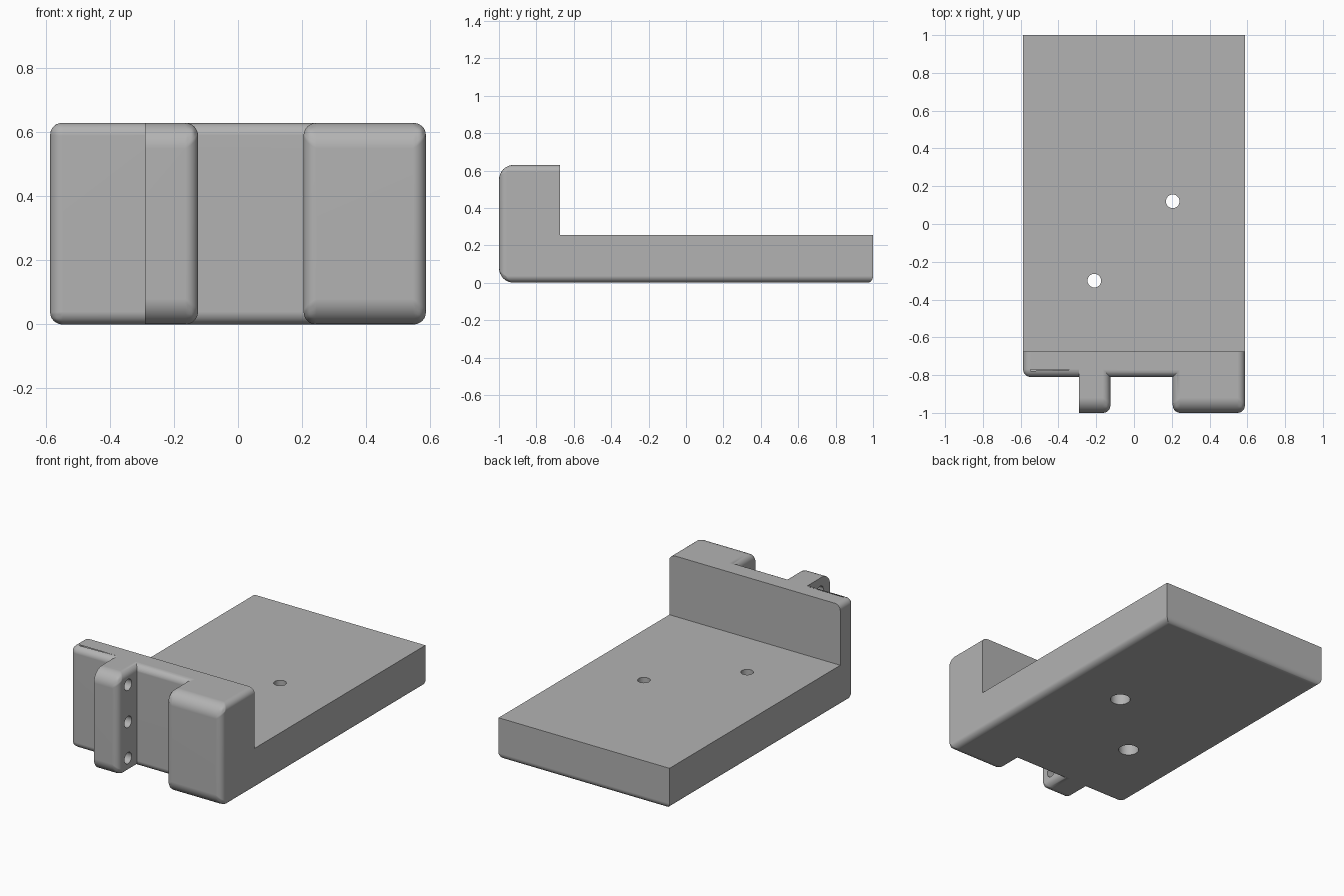
import bpy, bmesh
from math import pi

if "Cube" in bpy.data.objects:
    bpy.data.objects.remove(bpy.data.objects["Cube"])

W, H = 0.587, 0.63          # half width, full height
BIG, MID, LOW = 0.08, 0.04, 0.03   # fillet radii

grey = bpy.data.materials.new("plain grey")
grey.use_nodes = True
grey.diffuse_color = (0.45, 0.45, 0.45, 1)
grey.node_tree.nodes["Principled BSDF"].inputs["Base Color"].default_value = (0.45, 0.45, 0.45, 1)


def activate(ob):
    bpy.ops.object.select_all(action='DESELECT')
    ob.select_set(True)
    bpy.context.view_layer.objects.active = ob


def apply_mod(ob, kind, **settings):
    mod = ob.modifiers.new(kind.title(), kind)
    for key, value in settings.items():
        setattr(mod, key, value)
    activate(ob)
    bpy.ops.object.modifier_apply(modifier=mod.name)


def filleted_prism(name, outline):
    """Upright prism; each corner is (x, y, upright fillet, rim fillet to next corner)."""
    bm = bmesh.new()
    weight = bm.edges.layers.float.new("bevel_weight_edge")
    low = [bm.verts.new((x, y, 0)) for x, y, _, _ in outline]
    top = [bm.verts.new((x, y, H)) for x, y, _, _ in outline]
    bm.faces.new(reversed(low))
    bm.faces.new(top)
    n = len(outline)
    for i, (_, _, upright, rim) in enumerate(outline):
        j = (i + 1) % n
        bm.faces.new((low[i], low[j], top[j], top[i]))
        for a, b, r in ((low[i], top[i], upright), (low[i], low[j], rim), (top[i], top[j], rim)):
            bm.edges.get((a, b))[weight] = r / BIG
    mesh = bpy.data.meshes.new(name)
    bm.to_mesh(mesh)
    bm.free()
    ob = bpy.data.objects.new(name, mesh)
    bpy.context.collection.objects.link(ob)
    mesh.materials.append(grey)
    apply_mod(ob, 'BEVEL', width=BIG, segments=8, limit_method='WEIGHT', use_clamp_overlap=False)
    return ob


def combine(ob, other, operation):
    apply_mod(ob, 'BOOLEAN', object=other, operation=operation, solver='EXACT')
    bpy.data.objects.remove(other)


def drill(ob, centre, radius, depth, axis_x=False):
    bpy.ops.mesh.primitive_cylinder_add(vertices=40, radius=radius, depth=depth, location=centre,
                                        rotation=(0, pi / 2 if axis_x else 0, 0))
    cutter = bpy.context.object
    cutter.data.materials.append(grey)
    combine(ob, cutter, 'DIFFERENCE')


# Base, upright wall and wide front block
bracket = filleted_prism("mounting_bracket", [
    (-W, 1, 0, MID), (-W, -0.81, MID, MID), (0.205, -0.81, 0, MID),
    (0.205, -1, MID, BIG), (W, -1, MID, MID), (W, 1, 0, LOW)])

# Narrow drilled tab, square on its outer side
tab = filleted_prism("hinge_tab", [
    (-0.29, -0.7, 0, 0), (-0.29, -1, 0, BIG), (-0.125, -1, MID, MID), (-0.125, -0.7, 0, 0)])
combine(bracket, tab, 'UNION')

# Remove the space above the flat base
bpy.ops.mesh.primitive_cube_add(size=2, location=(0, 1 - 0.675, 1 + 0.255))
bpy.context.object.data.materials.append(grey)
combine(bracket, bpy.context.object, 'DIFFERENCE')

# Screw holes through the base, wider below
for x, y in ((0.205, 0.12), (-0.21, -0.3)):
    drill(bracket, (x, y, 0.15), 0.036, 0.5)
    drill(bracket, (x, y, 0), 0.058, 0.24)

# Three cross holes through the tab
for z in (0.09, H / 2, 0.545):
    drill(bracket, (-0.2, -0.9, z), 0.035, 0.3, axis_x=True)

activate(bracket)
bpy.ops.object.shade_smooth_by_angle(angle=pi / 6)
apply_mod(bracket, 'WEIGHTED_NORMAL', keep_sharp=True)
